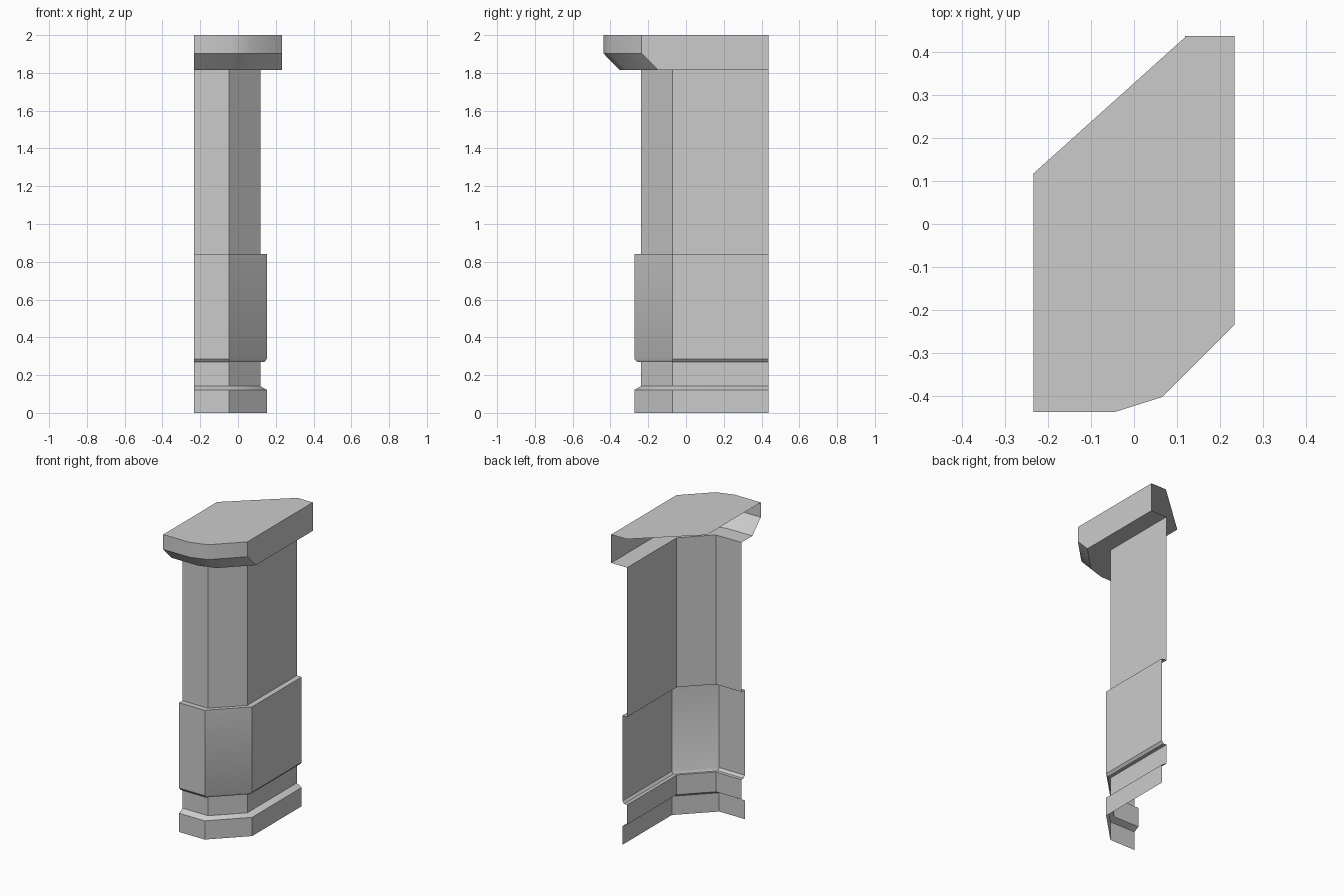
import bpy, bmesh, math

if "Cube" in bpy.data.objects:
    bpy.data.objects.remove(bpy.data.objects["Cube"])


def make_object(name, build):
    bm = bmesh.new()
    build(bm)
    bmesh.ops.remove_doubles(bm, verts=bm.verts, dist=0.0005)
    mesh = bpy.data.meshes.new(name)
    bm.to_mesh(mesh)
    bm.free()
    ob = bpy.data.objects.new(name, mesh)
    bpy.context.collection.objects.link(ob)
    bpy.ops.object.select_all(action='DESELECT')
    ob.select_set(True)
    bpy.context.view_layer.objects.active = ob
    bpy.ops.object.shade_smooth_by_angle(angle=math.radians(30))
    return ob


def loft(bm, rows):
    """Open skin between rows running left front to right back, bottom to top."""
    rings = [[bm.verts.new(p) for p in row] for row in rows]
    for a, b in zip(rings, rings[1:]):
        for i in range(len(a) - 1):
            bm.faces.new((a[i], a[i + 1], b[i + 1], b[i]))
    return rings


L, BACK = -0.233, 0.437


def column_row(off, z):
    return [(L, -0.238 - off, z), (-0.048, -0.238 - off, z),
            (0.118 + off, -0.072, z), (0.118 + off, BACK, z)]


# Column skin with plinth, recessed neck and raised lower panel
PROFILE = [(0.035, 0), (0.035, 0.122), (0.0, 0.142), (0.0, 0.27),
           (0.022, 0.27), (0.035, 0.286), (0.035, 0.842), (0.0, 0.842),
           (0.0, 1.815)]
make_object("column", lambda bm: loft(bm, [column_row(o, z) for o, z in PROFILE]))


def cap_row(shift, z):
    front = [(L, -0.437), (-0.045, -0.437), (0.066, -0.402), (0.233, -0.235)]
    return [(x, y + shift, z) for x, y in front] + [(0.233, BACK, z)]


# Overhanging cap: soffit, sloped underside, rim and top
def build_cap(bm):
    rings = loft(bm, [cap_row(0.087, 1.815), cap_row(0, 1.903), cap_row(0, 2.0)])
    back = [bm.verts.new((0.122, BACK, 2.0)), bm.verts.new((L, 0.118, 2.0))]
    bm.faces.new(rings[-1] + back)
    inner = [bm.verts.new(p) for p in column_row(0, 1.815)]
    bm.faces.new(inner + rings[0][::-1])


make_object("cap", build_cap)
